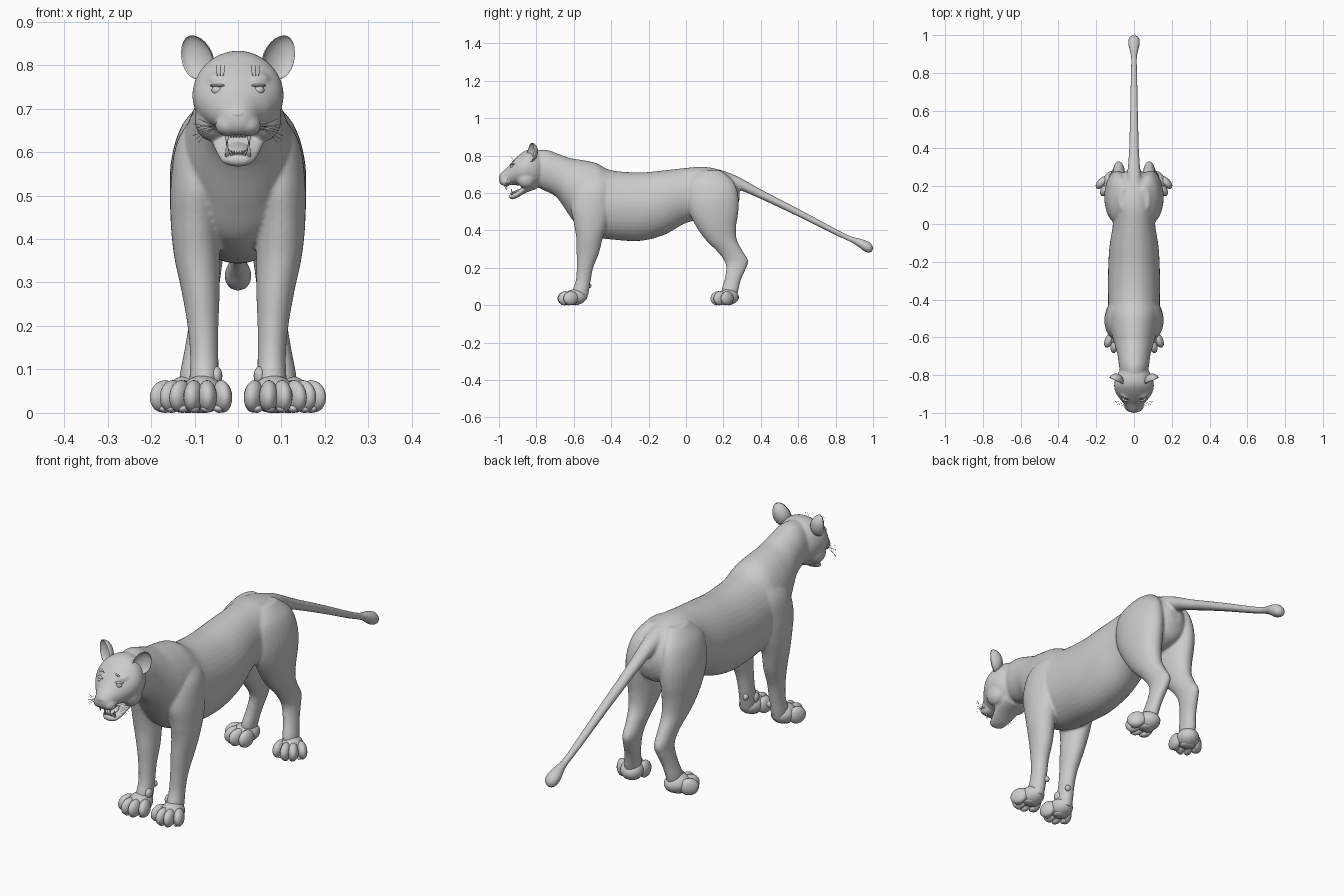
import bpy, bmesh, math
from math import sin, cos, pi, radians
from mathutils import Matrix, Vector

if "Cube" in bpy.data.objects:
    bpy.data.objects.remove(bpy.data.objects["Cube"])


def loft(bm, axis, rows, seg=28, steps=5):
    """Smooth tube. Row: position on axis, x range, then z range (axis y) or y range (axis z)."""
    dense = []
    for i in range(len(rows) - 1):
        p = [rows[max(i - 1, 0)], rows[i], rows[i + 1], rows[min(i + 2, len(rows) - 1)]]
        for k in range(steps):
            t = k / steps
            dense.append([0.5 * (2 * b + (c - a) * t + (2 * a - 5 * b + 4 * c - d) * t * t
                                 + (3 * b - a - 3 * c + d) * t ** 3) for a, b, c, d in zip(*p)])
    dense.append(rows[-1])
    rings = []
    for t, x0, x1, b0, b1 in dense:
        ring = []
        for j in range(seg):
            a = 2 * pi * j / seg
            x = (x0 + x1) / 2 + (x1 - x0) / 2 * cos(a)
            b = (b0 + b1) / 2 + (b1 - b0) / 2 * sin(a)
            ring.append(bm.verts.new((x, t, b) if axis == 'y' else (x, b, t)))
        rings.append(ring)
    for r, q in zip(rings, rings[1:]):
        for j in range(seg):
            bm.faces.new((r[j], r[(j + 1) % seg], q[(j + 1) % seg], q[j]))
    bm.faces.new(rings[0])
    bm.faces.new(rings[-1])


def ball(bm, loc, size, rot=(0, 0, 0)):
    m = Matrix.Translation(loc)
    for ang, ax in zip(rot, 'XYZ'):
        m = m @ Matrix.Rotation(radians(ang), 4, ax)
    m = m @ Matrix.Diagonal((*size, 1))
    return bmesh.ops.create_uvsphere(bm, u_segments=20, v_segments=12, radius=1, matrix=m)['verts']


def spike(bm, base, tip, r):
    d = Vector(tip) - Vector(base)
    m = Matrix.Translation((Vector(base) + Vector(tip)) / 2) @ d.to_track_quat('Z', 'Y').to_matrix().to_4x4()
    bmesh.ops.create_cone(bm, cap_ends=True, segments=10, radius1=r, radius2=r * 0.15, depth=d.length, matrix=m)


def mirror(bm):
    geo = bmesh.ops.duplicate(bm, geom=bm.verts[:] + bm.edges[:] + bm.faces[:])['geom']
    for v in geo:
        if isinstance(v, bmesh.types.BMVert):
            v.co.x *= -1


def finish(name, bm):
    bmesh.ops.recalc_face_normals(bm, faces=bm.faces[:])
    me = bpy.data.meshes.new(name)
    bm.to_mesh(me)
    bm.free()
    me.polygons.foreach_set('use_smooth', [True] * len(me.polygons))
    ob = bpy.data.objects.new(name, me)
    bpy.context.collection.objects.link(ob)
    return ob


# Body: paired parts first, mirrored, then the centre parts, all fused into one skin
bm = bmesh.new()
# front leg with shoulder
loft(bm, 'z', [(.71, .04, .08, -.51, -.43), (.63, .03, .138, -.59, -.40), (.53, .03, .155, -.615, -.40),
               (.44, .04, .155, -.60, -.42), (.36, .042, .147, -.587, -.445), (.28, .042, .130, -.585, -.465),
               (.20, .045, .116, -.584, -.496), (.13, .045, .110, -.59, -.51), (.07, .045, .112, -.61, -.52),
               (.03, .05, .11, -.61, -.53)])
# hind leg with thigh
loft(bm, 'z', [(.72, .02, .08, .07, .19), (.66, .02, .13, .01, .255), (.58, .015, .154, .0, .28),
               (.50, .02, .156, .015, .28), (.42, .025, .147, .055, .268), (.35, .035, .132, .105, .272),
               (.29, .043, .118, .165, .303), (.24, .048, .112, .203, .332), (.20, .053, .114, .215, .322),
               (.14, .065, .124, .207, .295), (.08, .075, .135, .19, .28), (.03, .08, .135, .2, .265)])
# muzzle, cheek and brow
ball(bm, (.024, -.962, .662), (.029, .032, .026))
ball(bm, (.06, -.855, .675), (.04, .05, .05))
ball(bm, (.042, -.905, .768), (.032, .022, .014), (20, 0, 20))
mirror(bm)
# torso and neck
loft(bm, 'y', [(y, -w, w, b, t) for y, t, b, w in [
    (-.86, .815, .66, .06), (-.76, .832, .615, .078), (-.69, .812, .575, .088), (-.62, .787, .475, .108),
    (-.56, .777, .40, .125), (-.48, .76, .365, .135), (-.40, .722, .352, .137), (-.25, .71, .344, .137),
    (-.12, .721, .375, .13), (0, .734, .44, .112), (.1, .74, .46, .118), (.2, .717, .47, .115),
    (.26, .67, .5, .075), (.285, .63, .56, .03)]], seg=40)
# head
loft(bm, 'y', [(y, -w, w, b, t) for y, t, b, w in [
    (-.76, .80, .66, .06), (-.80, .83, .63, .092), (-.85, .83, .632, .105), (-.89, .805, .64, .098),
    (-.925, .772, .642, .076), (-.955, .738, .642, .052), (-.98, .715, .64, .038),
    (-.993, .702, .65, .026), (-.999, .69, .665, .012)]], seg=36)
# lower jaw
loft(bm, 'y', [(y, -w, w, b, t) for y, t, b, w in [
    (-.80, .68, .622, .055), (-.86, .648, .60, .06), (-.90, .612, .576, .047),
    (-.93, .597, .566, .036), (-.945, .592, .574, .02)]])
# tail with tuft
loft(bm, 'y', [(y, -r, r, z - r, z + r) for y, z, r in [
    (.2, .67, .05), (.28, .652, .035), (.4, .594, .026), (.6, .495, .021), (.8, .392, .017), (.88, .354, .016),
    (.92, .336, .023), (.955, .318, .031), (.985, .308, .027), (1.0, .304, .008)]], seg=20)
body = finish('body', bm)
rm = body.modifiers.new('fuse', 'REMESH')
rm.mode = 'VOXEL'
rm.voxel_size = .0055
rm.use_smooth_shade = True
sm = body.modifiers.new('soften', 'SMOOTH')
sm.factor = .5
sm.iterations = 6
bpy.context.view_layer.objects.active = body
body.select_set(True)
for mod in ('fuse', 'soften'):
    bpy.ops.object.modifier_apply(modifier=mod)


# Paws: palm, four toes and pads
def paw(name, x, y, turn, dew):
    bm = bmesh.new()
    ball(bm, (0, 0, .044), (.05, .06, .042))
    for i in range(4):
        k = i - 1.5
        ball(bm, (k * .032, -.055 + .012 * k * k, .038), (.022, .042, .037), (12, 0, k * 12))
        ball(bm, (k * .028, -.062 + .012 * k * k, .010), (.013, .02, .010))
    ball(bm, (0, .0, .012), (.034, .026, .012))
    bmesh.ops.transform(bm, verts=bm.verts[:], matrix=Matrix.Translation((x, y, 0)) @ Matrix.Rotation(radians(turn), 4, 'Z'))
    if dew:
        ball(bm, (.06, -.518, .105), (.012, .012, .014))
        ball(bm, (.05, -.575, .085), (.014, .02, .022))
    mirror(bm)
    finish(name, bm)


paw('front_paws', .082, -.592, 5, True)
paw('hind_paws', .115, .225, 25, False)

# Ears: flattened balls with the front pushed in to a cup
bm = bmesh.new()
vs = ball(bm, (0, 0, 0), (1, 1, 1))
for v in vs:
    if v.co.y < 0:
        v.co.y *= -.55
    v.co.x *= 1 - .12 * v.co.z
m = (Matrix.Translation((.096, -.83, .818)) @ Matrix.Rotation(radians(25), 4, 'Z')
     @ Matrix.Rotation(radians(22), 4, 'Y') @ Matrix.Diagonal((.038, .038, .053, 1)))
bmesh.ops.transform(bm, verts=vs, matrix=m)
mirror(bm)
finish('ears', bm)

# Eyes with lids
bm = bmesh.new()
ball(bm, (.047, -.926, .742), (.014, .014, .012))
mirror(bm)
finish('eyes', bm)
bm = bmesh.new()
for dz in (.011, -.010):
    ball(bm, (.047, -.927, .742 + dz), (.019, .012, .004), (0, 0, 25))
mirror(bm)
finish('eyelids', bm)

# Nose, tongue and teeth
bm = bmesh.new()
ball(bm, (0, -.988, .686), (.021, .012, .011), (-25, 0, 0))
finish('nose', bm)
bm = bmesh.new()
ball(bm, (0, -.895, .612), (.024, .04, .008), (20, 0, 0))
finish('tongue', bm)
bm = bmesh.new()
spike(bm, (.026, -.962, .645), (.025, -.962, .616), .006)
spike(bm, (.024, -.928, .59), (.026, -.934, .622), .006)
for i in range(3):
    spike(bm, (.004 + i * .006, -.97, .645), (.004 + i * .006, -.971, .632), .0035)
    spike(bm, (.003 + i * .006, -.934, .59), (.003 + i * .006, -.937, .604), .0035)
mirror(bm)
finish('teeth', bm)

# Whiskers on muzzle and brow
cu = bpy.data.curves.new('whiskers', 'CURVE')
cu.dimensions = '3D'
cu.bevel_depth = .0006
cu.bevel_resolution = 0
hairs = [((.042, -.965 + .008 * (i % 3), .655 + .004 * (i // 3)), (.05 + .006 * (i % 3), .012, -.034 + .008 * i)) for i in range(7)]
hairs += [((.035 + .006 * i, -.918, .775), (-.005 + .004 * i, -.02, .025)) for i in range(3)]
for s in (1, -1):
    for p, d in hairs:
        sp = cu.splines.new('POLY')
        sp.points.add(3)
        for k in range(4):
            t = k / 3
            sp.points[k].co = (s * (p[0] + d[0] * t), p[1] + d[1] * t, p[2] + d[2] * t * t, 1)
bpy.context.collection.objects.link(bpy.data.objects.new('whiskers', cu))
